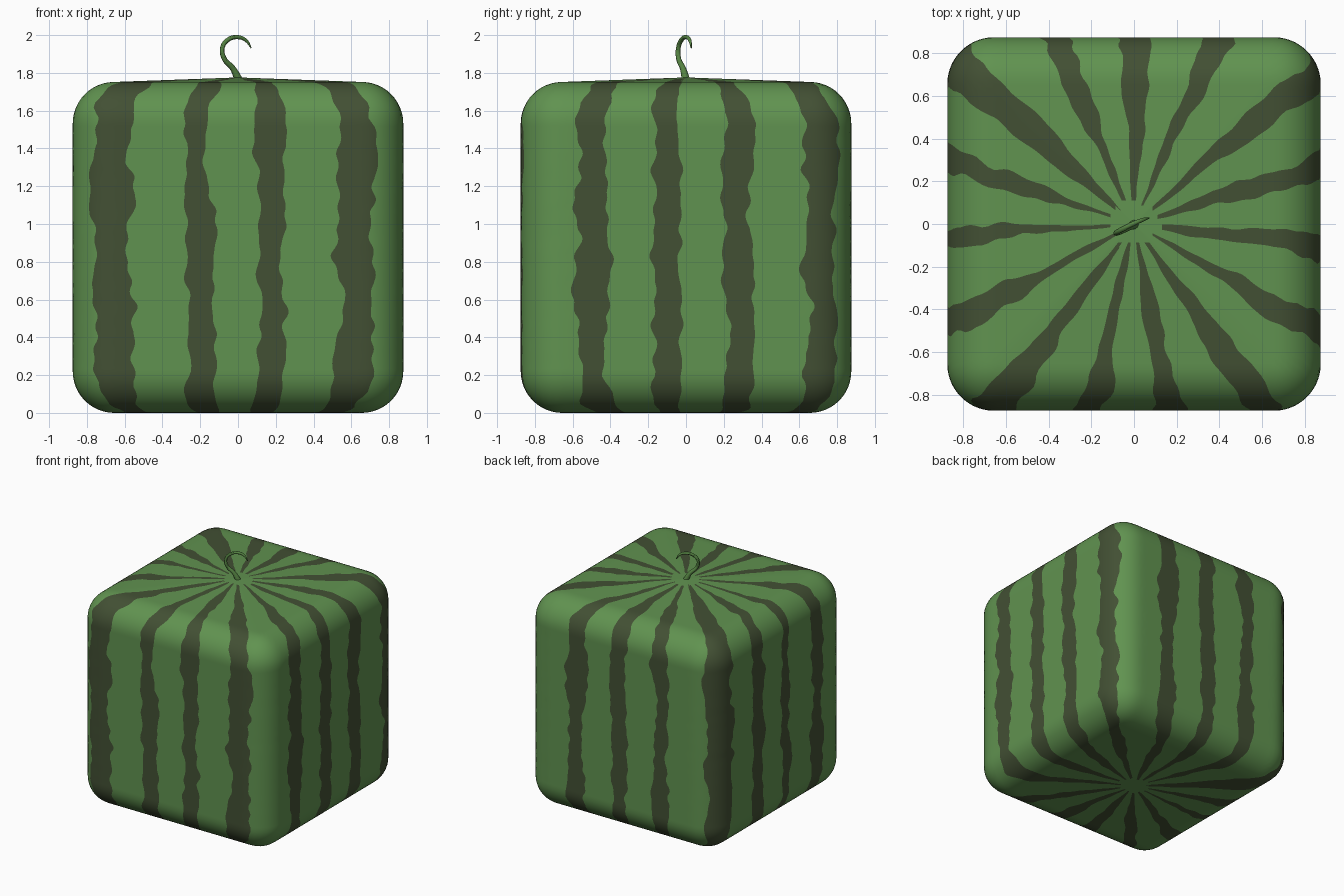
import bpy, bmesh, math
from mathutils import Vector, noise

if "Cube" in bpy.data.objects:
    bpy.data.objects.remove(bpy.data.objects["Cube"])

HALF, R, H = 0.875, 0.22, 1.752      # half width, edge radius, height
FLAT = HALF - R


def material(name, rgb):
    m = bpy.data.materials.new(name)
    m.diffuse_color = (*rgb, 1)
    m.use_nodes = True
    m.node_tree.nodes["Principled BSDF"].inputs["Base Color"].default_value = m.diffuse_color
    return m


green = material("rind green", (0.118, 0.290, 0.080))
dark = material("stripe dark green", (0.055, 0.080, 0.034))
stem_green = material("stem green", (0.090, 0.225, 0.055))

# Start and end angle of every stripe, counter-clockwise seen from above
STRIPES = [(-33.5, -25.6), (-11, -2), (12.9, 21.8), (35.8, 44),
           (61.8, 69.9), (85.4, 93.9), (109.5, 116.7), (132.5, 143.5),
           (157.1, 165.3), (180.7, 187.2), (204.6, 212.2),
           (228.2, 237.4), (252.9, 260.9), (276.5, 285.9), (300.7, 309.3)]


def reach(angle, half, rad):
    """Distance from the axis to a rounded square in a given direction."""
    c, s = abs(math.cos(angle)), abs(math.sin(angle))
    if s > c:
        c, s = s, c
    t = half / c
    k = half - rad
    if rad > 1e-6 and t * s > k:
        b = k * (c + s)
        t = b + math.sqrt(max(0, b * b - 2 * k * k + rad * rad))
    return t


# Vertical profile: (half width, corner radius, height)
rows = []
N_FLAT, N_BEV, N_SIDE = 30, 12, 90
for i in range(1, N_FLAT):
    rows.append((FLAT * i / N_FLAT, 0, 0))
for i in range(N_BEV):
    p = math.pi / 2 * (i / N_BEV - 1)
    rows.append((FLAT + R * math.cos(p), R * math.cos(p), R + R * math.sin(p)))
for i in range(N_SIDE):
    rows.append((HALF, R, R + (H - 2 * R) * i / N_SIDE))
for i in range(N_BEV):
    p = math.pi / 2 * i / N_BEV
    rows.append((FLAT + R * math.cos(p), R * math.cos(p), H - R + R * math.sin(p)))
for i in range(N_FLAT, 0, -1):
    s = i / N_FLAT
    rows.append((FLAT * s, 0, H + 0.024 * (1 - s)))


def wobble(edge, path):
    """Ragged stripe edge, in degrees."""
    n = noise.noise(Vector((path * 3.5, edge * 7.3, 1.7)))
    n2 = noise.noise(Vector((path * 11, edge * 5.1, 9.2)))
    return 2.6 * n + 2.0 * n2


# Rind: columns of faces follow the ragged stripe edges
IN_STRIPE, IN_GAP = 5, 9
bm = bmesh.new()
grid, path, prev = [], 0.0, None
for half, rad, z in rows:
    if prev:
        path += math.hypot(half - prev[0], z - prev[1])
    prev = (half, z)
    edges = []
    for k, (a, b) in enumerate(STRIPES):
        edges += [a + wobble(2 * k, path), b + wobble(2 * k + 1, path)]
    edges.append(edges[0] + 360)
    ring = []
    for e in range(len(edges) - 1):
        n = IN_STRIPE if e % 2 == 0 else IN_GAP
        for j in range(n):
            t = math.radians(edges[e] + (edges[e + 1] - edges[e]) * j / n)
            d = reach(t, half, rad)
            ring.append(bm.verts.new((d * math.cos(t), d * math.sin(t), z)))
    grid.append(ring)

cols = len(grid[0])
for i in range(len(grid) - 1):
    for j in range(cols):
        j2 = (j + 1) % cols
        f = bm.faces.new((grid[i][j], grid[i][j2], grid[i + 1][j2], grid[i + 1][j]))
        k, inside = divmod(j, IN_STRIPE + IN_GAP)
        fade = 0.11 + 0.05 * noise.noise(Vector((k * 2.37, 0.5, 0.3)))
        if inside < IN_STRIPE and f.calc_center_median().xy.length > fade:
            f.material_index = 1
bottom = bm.verts.new((0, 0, 0))
top = bm.verts.new((0, 0, H + 0.024))
for j in range(cols):
    j2 = (j + 1) % cols
    bm.faces.new((bottom, grid[0][j2], grid[0][j]))
    bm.faces.new((top, grid[-1][j], grid[-1][j2]))
for f in bm.faces:
    f.smooth = True
mesh = bpy.data.meshes.new("rind")
bm.to_mesh(mesh)
bm.free()
mesh.materials.append(green)
mesh.materials.append(dark)
rind = bpy.data.objects.new("rind", mesh)
bpy.context.collection.objects.link(rind)

# Stem: tapered hook, (x, y, z, radius)
POINTS = [(0.005, 0, 1.76, 0.022), (-0.025, -0.015, 1.82, 0.016),
          (-0.075, -0.04, 1.88, 0.013), (-0.082, -0.04, 1.935, 0.012),
          (-0.05, -0.022, 1.977, 0.012), (0.0, 0.003, 1.989, 0.011),
          (0.042, 0.02, 1.972, 0.009), (0.07, 0.028, 1.932, 0.003)]
curve = bpy.data.curves.new("stem", 'CURVE')
curve.dimensions = '3D'
curve.bevel_depth = 1.0
curve.bevel_resolution = 4
curve.use_fill_caps = True
sp = curve.splines.new('BEZIER')
sp.resolution_u = 8
sp.bezier_points.add(len(POINTS) - 1)
for bp, (x, y, z, r) in zip(sp.bezier_points, POINTS):
    bp.co = (x, y, z)
    bp.radius = r
    bp.handle_left_type = bp.handle_right_type = 'AUTO'
curve.materials.append(stem_green)
stem = bpy.data.objects.new("stem", curve)
bpy.context.collection.objects.link(stem)
bpy.context.view_layer.objects.active = stem
stem.select_set(True)
bpy.ops.object.convert(target='MESH')
bpy.ops.object.shade_smooth_by_angle()
